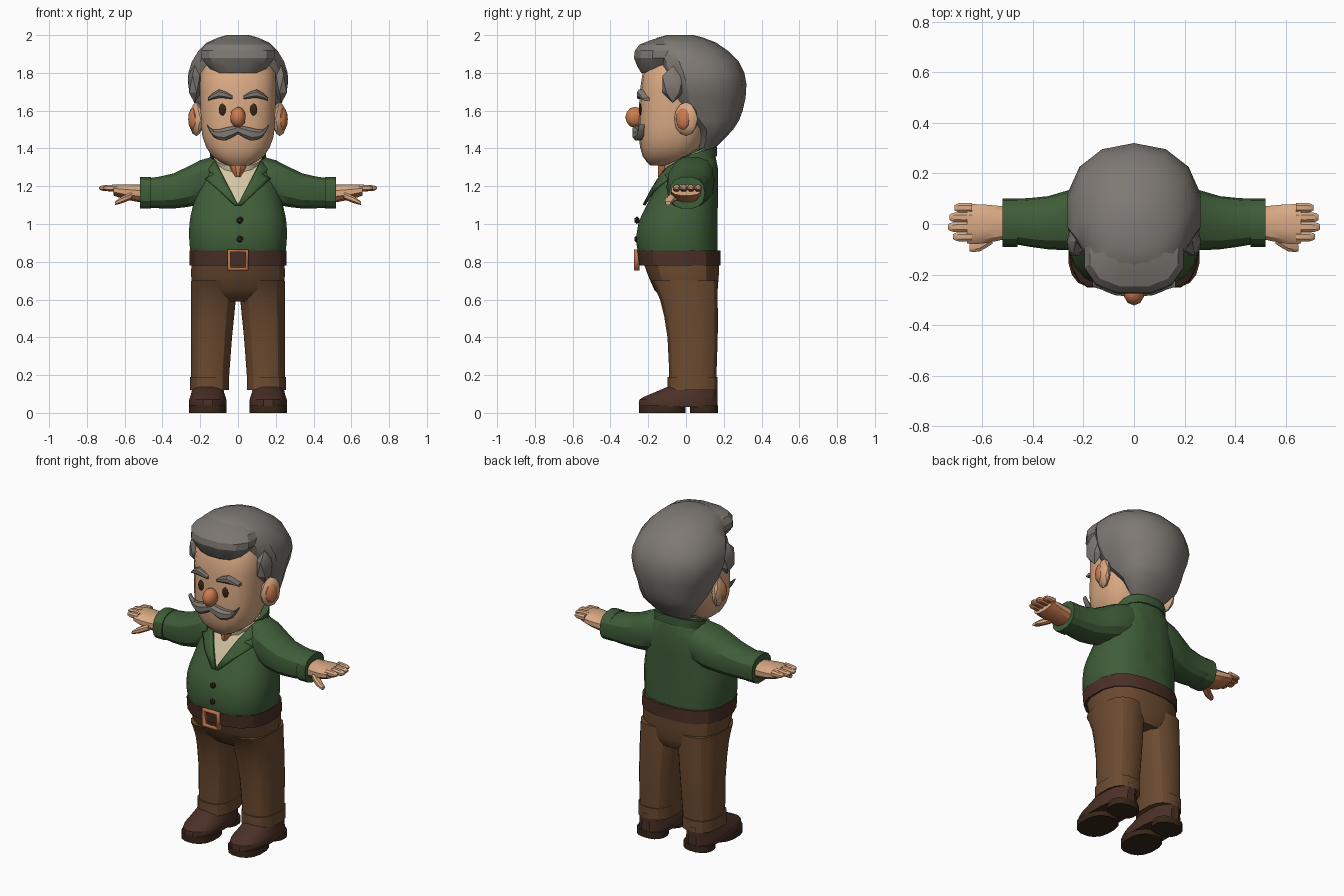
import bpy, bmesh, math
from mathutils import Vector, Matrix
from mathutils.bvhtree import BVHTree

if "Cube" in bpy.data.objects:
    bpy.data.objects.remove(bpy.data.objects["Cube"], do_unlink=True)


def material(name, red, green, blue):
    mat = bpy.data.materials.new(name)
    mat.use_nodes = True
    mat.diffuse_color = (red, green, blue, 1)
    mat.node_tree.nodes["Principled BSDF"].inputs["Base Color"].default_value = mat.diffuse_color
    return mat


skin = material("skin", .7, .4, .23)
flush = material("flushed skin", .6, .2, .08)
grey = material("grey hair", .21, .19, .17)
wool = material("green wool", .05, .11, .04)
cotton = material("cream cotton", .66, .56, .36)
cloth = material("brown cloth", .15, .07, .03)
leather = material("dark leather", .07, .03, .02)
dark = material("dark brown", .04, .02, .01)
copper = material("copper buckle", .5, .18, .07)

FIELDS = "at", "mid", "wide", "front", "back", "lean"
parts = []


def finish(name, bm, materials, mirror=False):
    bmesh.ops.recalc_face_normals(bm, faces=bm.faces)
    mesh = bpy.data.meshes.new(name)
    bm.to_mesh(mesh)
    bm.free()
    for mat in materials:
        mesh.materials.append(mat)
    part = bpy.data.objects.new(name, mesh)
    bpy.context.collection.objects.link(part)
    if mirror:
        part.modifiers.new("Mirror", 'MIRROR').use_mirror_merge = False
    parts.append(part)
    return part


def loft(name, materials, *rings, sides=16, square=2.4, widest=.5, sideways=False, mirror=False, paint=None):
    """Skin rounded rings. Each ring states only what changes; a smooth ring is added between each pair."""
    state = dict(mid=0, lean=0)
    keys = []
    for ring in rings:
        state.update(ring)
        keys.append([state[field] for field in FIELDS])
    sections = keys[:1]
    last = len(keys) - 1
    for i in range(last):
        around = keys[max(i - 1, 0)], keys[i], keys[i + 1], keys[min(i + 2, last)]
        sections.append([(9 * (b + c) - a - d) / 16 for a, b, c, d in zip(*around)])
        sections.append(keys[i + 1])

    bm = bmesh.new()
    loops = []
    for at, mid, wide, front, back, lean in sections:
        loop = []
        centre = front + (back - front) * widest
        for i in range(sides):
            angle = math.tau * (i + .5) / sides
            u, v = [math.copysign(abs(q) ** (2 / square), q) for q in (math.cos(angle), math.sin(angle))]
            across = mid + wide * u
            y = centre + v * (back - centre if v > 0 else centre - front)
            along = at + lean * y
            loop.append(bm.verts.new((along, y, across) if sideways else (across, y, along)))
        loops.append(loop)
    for low, high in zip(loops, loops[1:]):
        for i in range(sides):
            bm.faces.new((low[i], low[i - 1], high[i - 1], high[i]))
    bm.faces.new(loops[0])
    bm.faces.new(loops[-1])
    if paint:
        paint(bm)
    return finish(name, bm, materials, mirror)


def ball(name, mat, location, size, mirror=False, turn=0, detail=2):
    bm = bmesh.new()
    matrix = Matrix.Translation(location) @ Matrix.Rotation(turn, 4, 'Z') @ Matrix.Diagonal((*size, 1))
    bmesh.ops.create_icosphere(bm, subdivisions=detail, radius=1, matrix=matrix)
    return finish(name, bm, [mat], mirror)


def surface(part):
    mesh = part.data
    return BVHTree.FromPolygons([v.co for v in mesh.vertices], [list(f.vertices) for f in mesh.polygons])


def front_point(tree, x, z):
    """Point on the front of a part, or the nearest one where it is missed."""
    hit = tree.ray_cast(Vector((x, -1, z)), Vector((0, 1, 0)))[0]
    return hit or tree.find_nearest(Vector((x, 0, z)))[0]


# Shoes with separate front soles and heels
loft("shoe_soles", [dark], dict(at=0, mid=.16, wide=.1, front=-.25, back=0), dict(at=.04), mirror=True)
loft("shoe_heels", [dark], dict(at=0, mid=.16, wide=.09, front=.02, back=.17), dict(at=.04), mirror=True)
loft("shoes", [leather],
     dict(at=.03, mid=.16, wide=.1, front=-.25, back=.17),
     dict(at=.07),
     dict(at=.1, wide=.09, front=-.19),
     dict(at=.15, wide=.08, front=-.07), mirror=True)

# Trousers
loft("trouser_legs", [cloth],
     dict(at=.13, mid=.15, wide=.1, front=-.09, back=.16),
     dict(at=.4, mid=.14, wide=.11, front=-.1, back=.17),
     dict(at=.6, mid=.13, wide=.12, front=-.14),
     dict(at=.7, front=-.19), square=2.6, mirror=True)
loft("trouser_cuffs", [cloth],
     dict(at=.12, mid=.15, wide=.105, front=-.1, back=.17),
     dict(at=.19), square=2.6, mirror=True)
loft("trouser_seat", [cloth],
     dict(at=.59, wide=.12, front=-.1, back=.15),
     dict(at=.65, wide=.24, front=-.17, back=.17),
     dict(at=.8, wide=.25, front=-.23, back=.18), square=2.6)

# Belt and square buckle
loft("belt", [leather],
     dict(at=.78, wide=.26, front=-.25, back=.185),
     dict(at=.86, front=-.26), square=2.6)
bm = bmesh.new()
upright = Matrix.Translation((0, -.26, .81)) @ Matrix.Rotation(math.pi / 2, 4, 'X')
bmesh.ops.create_grid(bm, x_segments=1, y_segments=1, size=.055, matrix=upright)
rim = bmesh.ops.inset_individual(bm, faces=bm.faces[:], thickness=.02)["faces"]
bmesh.ops.delete(bm, geom=[f for f in bm.faces if f not in rim], context='FACES_ONLY')
buckle = finish("belt_buckle", bm, [copper])
solid = buckle.modifiers.new("Thickness", 'SOLIDIFY')
solid.thickness, solid.offset = .03, 0


# Jacket body, cut along a V so the shirt shows
def shirt_front(bm):
    for side in (-1, 1):
        bmesh.ops.bisect_plane(bm, geom=bm.verts[:] + bm.edges[:] + bm.faces[:],
                               plane_co=(0, 0, 1.1), plane_no=(side, 0, -.5))
    for face in bm.faces:
        centre = face.calc_center_median()
        face.material_index = int(centre.y < 0 and abs(centre.x) < (centre.z - 1.1) / 2)


jacket = loft("jacket_body", [wool, cotton],
              dict(at=.83, wide=.25, front=-.25, back=.17),
              dict(at=.9, wide=.26, front=-.265),
              dict(at=1, front=-.255),
              dict(at=1.1, wide=.24, front=-.21),
              dict(at=1.28, wide=.19, front=-.12, lean=.1),
              dict(at=1.38, wide=.1, front=-.05, back=.14, lean=.25),
              sides=20, square=2.5, paint=shirt_front)

# Notched lapels draped along the V
chest = surface(jacket)
bm = bmesh.new()
rows = []
for t, width in ((0, .02), (.3, .06), (.55, .1), (.65, .04), (.75, .08), (1, .04)):
    spots = [(t * .13 + width * i / 3, 1.1 + t / 4) for i in range(4)]
    rows.append([bm.verts.new(front_point(chest, x, z) - Vector((0, .014, 0))) for x, z in spots])
for low, high in zip(rows, rows[1:]):
    for i in range(3):
        bm.faces.new((low[i], low[i + 1], high[i + 1], high[i]))
lapels = finish("lapels", bm, [wool], mirror=True)
solid = lapels.modifiers.new("Thickness", 'SOLIDIFY')
solid.thickness, solid.offset = .015, 0

# Collars, neck and buttons
loft("jacket_collar", [wool], dict(at=1.31, wide=.15, front=-.06, back=.165, lean=.3), dict(at=1.36))
loft("shirt_collar", [cotton],
     dict(at=1.29, wide=.11, front=-.11, back=.12, lean=.45),
     dict(at=1.36, wide=.13, front=-.12, back=.13))
loft("neck", [flush],
     dict(at=1.25, wide=.02, front=-.15, back=.05),
     dict(at=1.3, wide=.05),
     dict(at=1.42, wide=.11, back=.08))
for z in (1.02, .92):
    ball("jacket_button", dark, (.01, -.26, z), (.02, .016, .02), detail=1)

# Sleeves
loft("sleeves", [wool],
     dict(at=.08, mid=1.25, wide=.12, front=-.06, back=.15),
     dict(at=.2, mid=1.22, front=-.1),
     dict(at=.34, mid=1.175, wide=.095, back=.11),
     dict(at=.47, mid=1.165, wide=.08, front=-.08, back=.1), sides=14, sideways=True, mirror=True)
loft("sleeve_cuffs", [wool],
     dict(at=.46, mid=1.165, wide=.085, front=-.09, back=.1),
     dict(at=.52), sides=14, sideways=True, mirror=True)


# Hands: rosy palms, four fingers and a thumb
def rosy_underside(bm):
    bm.normal_update()
    for face in bm.faces:
        face.material_index = int(face.normal.z < -.5)


hand = dict(sideways=True, mirror=True, paint=rosy_underside)
loft("palms", [skin, flush],
     dict(at=.5, mid=1.16, wide=.05, front=-.06, back=.07),
     dict(at=.6, mid=1.17, wide=.04, front=-.08, back=.08),
     dict(at=.66, mid=1.18, wide=.03), sides=12, **hand)
for i, tip in enumerate((.715, .735, .73, .71)):
    y = i * .038 - .05
    loft("finger", [skin, flush],
         dict(at=.64, mid=1.19, wide=.02, front=y - .02, back=y + .02),
         dict(at=tip - .02, wide=.016),
         dict(at=tip, wide=.006, front=y - .01, back=y + .01), sides=8, **hand)
loft("thumbs", [skin, flush],
     dict(at=.56, mid=1.15, wide=.02, front=-.08, back=-.02),
     dict(at=.61, mid=1.13, front=-.11, back=-.06),
     dict(at=.65, mid=1.11, wide=.01, back=-.08), sides=8, **hand)

# Head
head = loft("head", [skin],
            dict(at=1.31, wide=.06, front=-.19, back=-.04),
            dict(at=1.36, wide=.14, front=-.23, back=.04),
            dict(at=1.46, wide=.19, front=-.25, back=.1),
            dict(at=1.6, wide=.2, back=.13),
            dict(at=1.8, front=-.23),
            dict(at=1.9, wide=.14, front=-.16, back=.1), sides=18, square=2.6)
ball("ears", skin, (.22, 0, 1.555), (.034, .066, .09), mirror=True, turn=-.35)
ball("inner_ears", flush, (.238, -.015, 1.555), (.024, .04, .06), mirror=True, turn=-.35)
ball("nose", flush, (0, -.27, 1.565), (.042, .052, .056))
ball("eyes", dark, front_point(surface(head), .083, 1.605), (.02, .008, .033), mirror=True)

# Eyebrows and moustache
loft("eyebrows", [grey],
     dict(at=.03, mid=1.67, wide=.01, front=-.26, back=-.22),
     dict(at=.1, mid=1.69, wide=.024),
     dict(at=.16, mid=1.66, wide=.008, front=-.23, back=-.18), sides=8, sideways=True, mirror=True)
loft("moustache", [grey],
     dict(at=0, mid=1.5, wide=.025, front=-.285, back=-.22),
     dict(at=.07, mid=1.475, wide=.036),
     dict(at=.13, mid=1.48, wide=.02, front=-.26),
     dict(at=.165, mid=1.525, wide=.005, front=-.25), sides=8, sideways=True, mirror=True)

# Hair: crown and back, a swept quiff over the brow, and tufts at the temples
loft("hair", [grey],
     dict(at=1.39, wide=.09, front=.07, back=.14),
     dict(at=1.5, wide=.18, front=.05, back=.25),
     dict(at=1.6, wide=.22, front=-.08, back=.3),
     dict(at=1.74, wide=.27, front=-.13, back=.32),
     dict(at=1.86, wide=.25, front=-.17, back=.28),
     dict(at=1.96, wide=.17, front=-.2, back=.16),
     dict(at=2, wide=.06, front=-.1, back=.04), sides=14, square=2.2, widest=.4)
loft("quiff", [grey],
     dict(at=1.8, wide=.13, front=-.24, back=-.06),
     dict(at=1.88, wide=.2, front=-.28, back=.02),
     dict(at=1.95, wide=.18, front=-.25),
     dict(at=1.99, wide=.07, front=-.13), sides=12)
ball("temple_hair", grey, (.23, -.07, 1.74), (.04, .065, .1), mirror=True, detail=1)

# Smooth shading with crisp edges
bpy.ops.object.select_all(action='DESELECT')
for part in parts:
    part.select_set(True)
bpy.context.view_layer.objects.active = parts[0]
bpy.ops.object.shade_smooth_by_angle(angle=math.radians(28))
